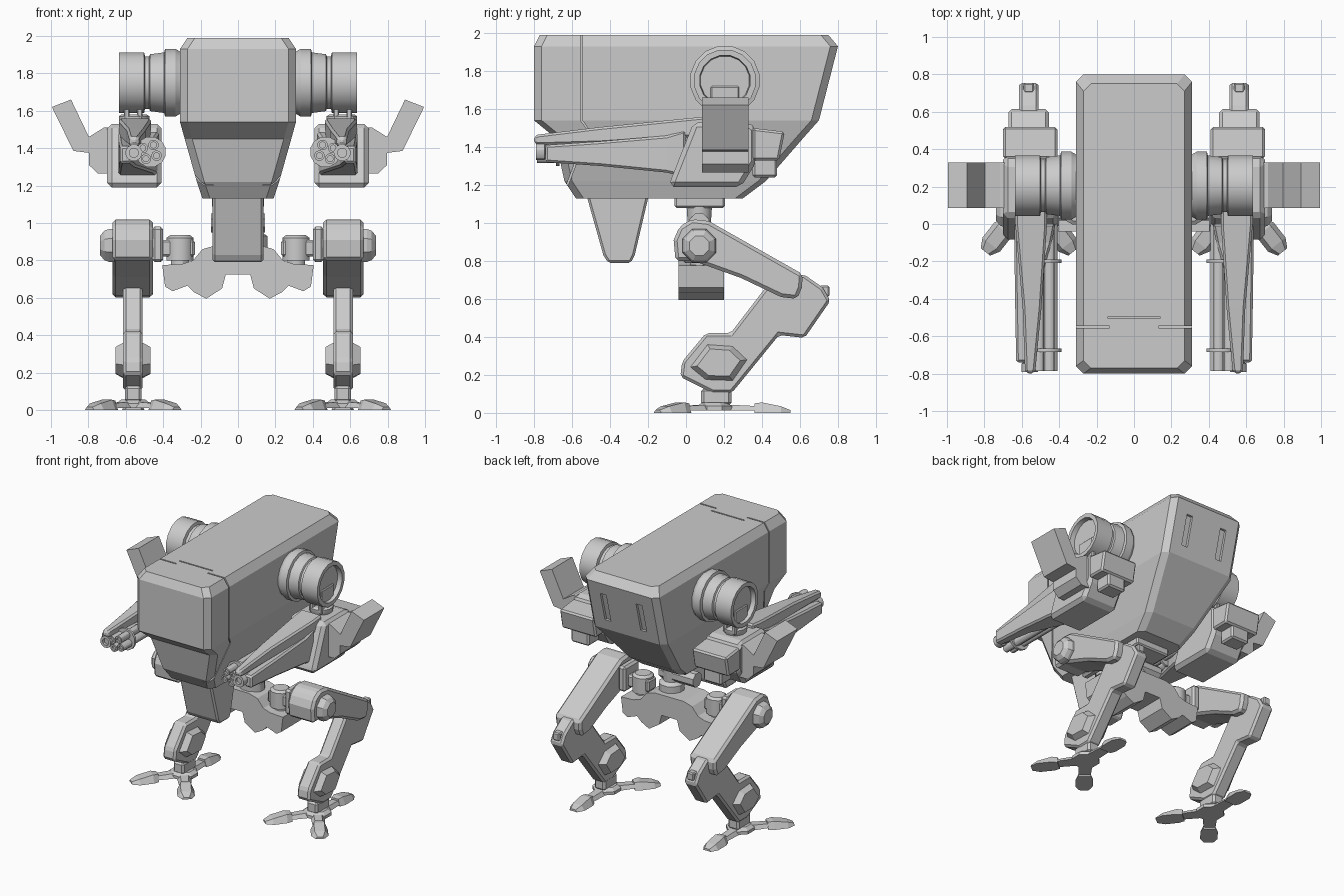
import bpy, bmesh
from math import sin, cos, pi, radians

if "Cube" in bpy.data.objects:
    bpy.data.objects.remove(bpy.data.objects["Cube"], do_unlink=True)

GREY = (0.6, 0.6, 0.6, 1)
mat = bpy.data.materials.new("plain grey")
mat.use_nodes = True
mat.diffuse_color = GREY
for node in mat.node_tree.nodes:
    if node.type == 'BSDF_PRINCIPLED':
        node.inputs["Base Color"].default_value = GREY


def loft(name, rings, bevel=0, mirror=True, smooth=False):
    """Skin a list of equal-length point rings and cap both ends."""
    bm = bmesh.new()
    loops = [[bm.verts.new(p) for p in ring] for ring in rings]
    n = len(loops[0])
    for a, b in zip(loops, loops[1:]):
        for i in range(n):
            j = (i + 1) % n
            bm.faces.new((a[i], a[j], b[j], b[i]))
    bm.faces.new(loops[0])
    bm.faces.new(loops[-1])
    bmesh.ops.recalc_face_normals(bm, faces=bm.faces)
    mesh = bpy.data.meshes.new(name)
    bm.to_mesh(mesh)
    bm.free()
    mesh.materials.append(mat)
    obj = bpy.data.objects.new(name, mesh)
    bpy.context.collection.objects.link(obj)
    if smooth:
        bpy.ops.object.select_all(action='DESELECT')
        obj.select_set(True)
        bpy.context.view_layer.objects.active = obj
        bpy.ops.object.shade_smooth_by_angle(angle=radians(30))
    if bevel:
        mod = obj.modifiers.new("bevel", 'BEVEL')
        mod.width, mod.segments = bevel, 1
        mod.limit_method = 'ANGLE'
    if mirror:
        obj.modifiers.new("mirror", 'MIRROR')
    return obj


def place(axis, u, v, t):
    return {'x': (t, u, v), 'y': (u, t, v), 'z': (u, v, t)}[axis]


def prism(name, pts, axis, lo, hi, bevel=0, mirror=True):
    """Extrude a flat outline along an axis."""
    return loft(name, [[place(axis, u, v, t) for u, v in pts] for t in (lo, hi)], bevel, mirror)


def box(name, x, y, z, bevel=0, mirror=True):
    pts = [(x[0], y[0]), (x[1], y[0]), (x[1], y[1]), (x[0], y[1])]
    return prism(name, pts, 'z', z[0], z[1], bevel, mirror)


def lathe(name, prof, axis, centre, sides=8, mirror=True):
    """Turn (radius, position) pairs round an axis."""
    def ring(r, t):
        angles = [2 * pi * (i + 0.5) / sides for i in range(sides)]
        return [place(axis, centre[0] + r * cos(a), centre[1] + r * sin(a), t) for a in angles]
    return loft(name, [ring(r, t) for r, t in prof], 0, mirror, sides > 10)


def taper(name, sections, bevel=0):
    """Rectangular sections (y, x centre, half width, z low, z high)."""
    return loft(name, [[(c - w, y, a), (c + w, y, a), (c + w, y, b), (c - w, y, b)]
                       for y, c, w, a, b in sections], bevel)


# Hull: stacked rectangles with cut corners
def hull_ring(z, w, y0, y1, c=0.04):
    half = [(w - c, y0), (w, y0 + c), (w, y1 - c), (w - c, y1)]
    return [(x, y, z) for x, y in half] + [(-x, y, z) for x, y in reversed(half)]


hull = loft("hull", [hull_ring(*s) for s in (
    (1.13, .19, -.58, .30), (1.22, .22, -.64, .42), (1.45, .285, -.69, .62),
    (1.54, .31, -.80, .70), (1.93, .31, -.80, .80), (1.99, .27, -.77, .75))], mirror=False)

# Seams, roof slot and rear vents cut into the hull
seam = [(-.555, 2.1), (-.555, 1.54), (-.52, 1.49), (-.63, 1.2)]
seam += [(y + .01, z) for y, z in reversed(seam)]
vent = [(.70, 1.62), (.76, 1.84), (.85, 1.84), (.85, 1.62)]
cutters = [prism("seam_cutter", seam, 'x', .13, .4),
           prism("vent_cutter", vent, 'x', .125, .175),
           box("slot_cutter", (-.14, .14), (-.505, -.495), (1.97, 2.1), mirror=False)]
for cutter in cutters:
    cutter.hide_render = True
    mod = hull.modifiers.new("cut", 'BOOLEAN')
    mod.operation, mod.solver, mod.object = 'DIFFERENCE', 'EXACT', cutter
bpy.context.view_layer.update()
cut_mesh = bpy.data.meshes.new_from_object(
    hull.evaluated_get(bpy.context.evaluated_depsgraph_get()))
hull.modifiers.clear()
hull.data = cut_mesh
for cutter in cutters:
    bpy.data.objects.remove(cutter, do_unlink=True)

# Chin block under the nose
prism("chin", [(-.525, 1.15), (-.435, .83), (-.41, .79), (-.29, .79), (-.27, .83), (-.195, 1.15)],
      'x', -.135, .135, .012, False)

# Waist and pelvis
box("waist_plate", (-.14, .14), (-.06, .205), (1.08, 1.15), .01, False)
lathe("waist_post", [(.09, .84), (.09, .93), (.06, .95), (.07, 1.1)], 'z', (.07, .07), 12, False)
lathe("waist_axle", [(.055, -.145), (.055, .145)], 'x', (.07, 1.0), 8, False)
lobe = [(.065, .725), (.085, .65), (.17, .595), (.235, .63), (.27, .665), (.35, .635), (.39, .66),
        (.405, .775), (.30, .78), (.24, .80), (.19, .86), (.12, .88)]
prism("pelvis", lobe + [(-x, z) for x, z in reversed(lobe)], 'y', -.04, .20, 0, False)

# Hip joints
lathe("hip_post", [(.05, .76), (.05, .80), (.075, .80), (.075, .92), (.055, .935)], 'z', (.31, .07), 12)
box("hip_link", (.23, .42), (.02, .12), (.82, .91), .012)
box("hip_block", (.40, .46), (-.02, .16), (.79, .98), .015)

# Legs
thigh = [(-.055, .80), (-.065, .91), (-.035, .98), (.03, 1.02), (.12, 1.01), (.615, .73),
         (.61, .66), (.585, .60), (.50, .61), (.29, .71), (.04, .80)]
prism("thigh", thigh, 'x', .455, .672, .018)
lathe("thigh_boss", [(.095, .66), (.095, .69), (.085, .715), (.055, .738)], 'x', (.07, .88))
shin = [(-.03, .19), (-.02, .27), (.105, .42), (.235, .42), (.45, .70), (.62, .73), (.72, .66),
        (.76, .59), (.625, .395), (.49, .41), (.27, .14), (.24, .105), (.14, .105)]
prism("shin", shin, 'x', .51, .615, .015)
box("knee_stop", (.535, .59), (.70, .755), (.61, .67), .008)
pad = [(.015, .24), (.11, .365), (.25, .355), (.33, .28), (.25, .165), (.10, .17)]
inner_pad = [(.17 + (y - .17) * .72, .265 + (z - .265) * .72) for y, z in pad]
for side, near, far in (("outer", .605, .655), ("inner", .52, .468)):
    loft(side + "_ankle_pad", [[(near, y, z) for y, z in pad],
                               [(far, y, z) for y, z in inner_pad]])

# Feet: hub with three splayed toes
FOOT_X, FOOT_Y = .56, .15
box("ankle", (.515, .605), (.08, .24), (.04, .13), .015)
lathe("foot_hub", [(.10, .012), (.10, .035), (.07, .055)], 'z', (FOOT_X, FOOT_Y))
for label, angle, reach in (("outer", 38, .38), ("inner", -38, .38), ("back", 180, .40)):
    a = radians(angle)

    def toe_ring(d, w, z0, z1):
        corners = ((-w, z0), (w, z0), (w * .6, z1), (-w * .6, z1))
        return [(FOOT_X + d * sin(a) + s * cos(a), FOOT_Y - d * cos(a) + s * sin(a), z)
                for s, z in corners]
    loft(label + "_toe_arm", [toe_ring(.04, .05, .012, .045), toe_ring(reach - .16, .04, .012, .035)])
    loft(label + "_toe_pad", [toe_ring(reach - .19, .045, 0, .05), toe_ring(reach - .15, .06, 0, .055),
                              toe_ring(reach - .05, .06, 0, .035), toe_ring(reach, .032, 0, .015)])

# Shoulder drums
lathe("shoulder_drum", [(.165, .29), (.17, .31), (.185, .335), (.185, .39), (.165, .395), (.155, .47),
                        (.143, .475), (.143, .497), (.165, .502), (.165, .635), (.135, .635),
                        (.13, .60)], 'x', (.205, 1.75), 16)

# Gun mounts hanging from the drums
for label, x in (("inner", .51), ("outer", .58)):
    box(label + "_mount_fork", (x, x + .03), (.13, .28), (1.54, 1.72), .006)
lathe("mount_disc", [(.06, 1.50), (.085, 1.545), (.085, 1.57), (.07, 1.58)], 'z', (.555, .205), 12)

# Gun housing and rear blocks
housing = [(-.09, 1.19), (-.075, 1.24), (.04, 1.53), (.33, 1.53), (.37, 1.50), (.37, 1.32), (.29, 1.19)]
prism("gun_housing", housing, 'x', .408, .70, .025)
prism("rear_block", [(.35, 1.50), (.52, 1.48), (.49, 1.33), (.35, 1.33)], 'x', .41, .70, .012)
box("rear_foot", (.48, .63), (.35, .48), (1.24, 1.35), .012)

# Bent side fin
fin = [(.995, 1.62), (.893, 1.66), (.797, 1.46), (.717, 1.51), (.68, 1.51), (.68, 1.265),
       (.75, 1.265), (.797, 1.31), (.797, 1.375), (.88, 1.385)]
prism("side_fin", fin, 'y', .085, .33)

# Gun: tapered cover, shroud, barrels and clamps
taper("gun_cover", [(.10, .55, .085, 1.46, 1.56), (.0, .55, .085, 1.45, 1.55),
                    (-.45, .545, .05, 1.42, 1.505), (-.78, .555, .028, 1.41, 1.465),
                    (-.80, .555, .018, 1.42, 1.455)], .012)
taper("gun_shroud", [(.0, .53, .11, 1.24, 1.49), (-.10, .54, .10, 1.265, 1.46),
                     (-.45, .59, .045, 1.30, 1.43), (-.74, .60, .03, 1.32, 1.41)], .012)
lathe("main_barrel", [(.045, .0), (.045, -.45), (.035, -.47), (.035, -.74), (.045, -.745),
                      (.045, -.79), (.025, -.79), (.025, -.77)], 'y', (.557, 1.375), 12)
for i in range(4):
    a = pi / 2 * i + .5
    lathe("small_barrel_%d" % (i + 1), [(.028, .0), (.028, -.785), (.016, -.785), (.016, -.77)], 'y',
          (.472 + .042 * cos(a), 1.38 + .042 * sin(a)), 12)
for label, y in (("rear", -.20), ("front", -.675)):
    lathe(label + "_barrel_clamp", [(.083, y - .009), (.083, y + .009)], 'y', (.467, 1.38), 12)
